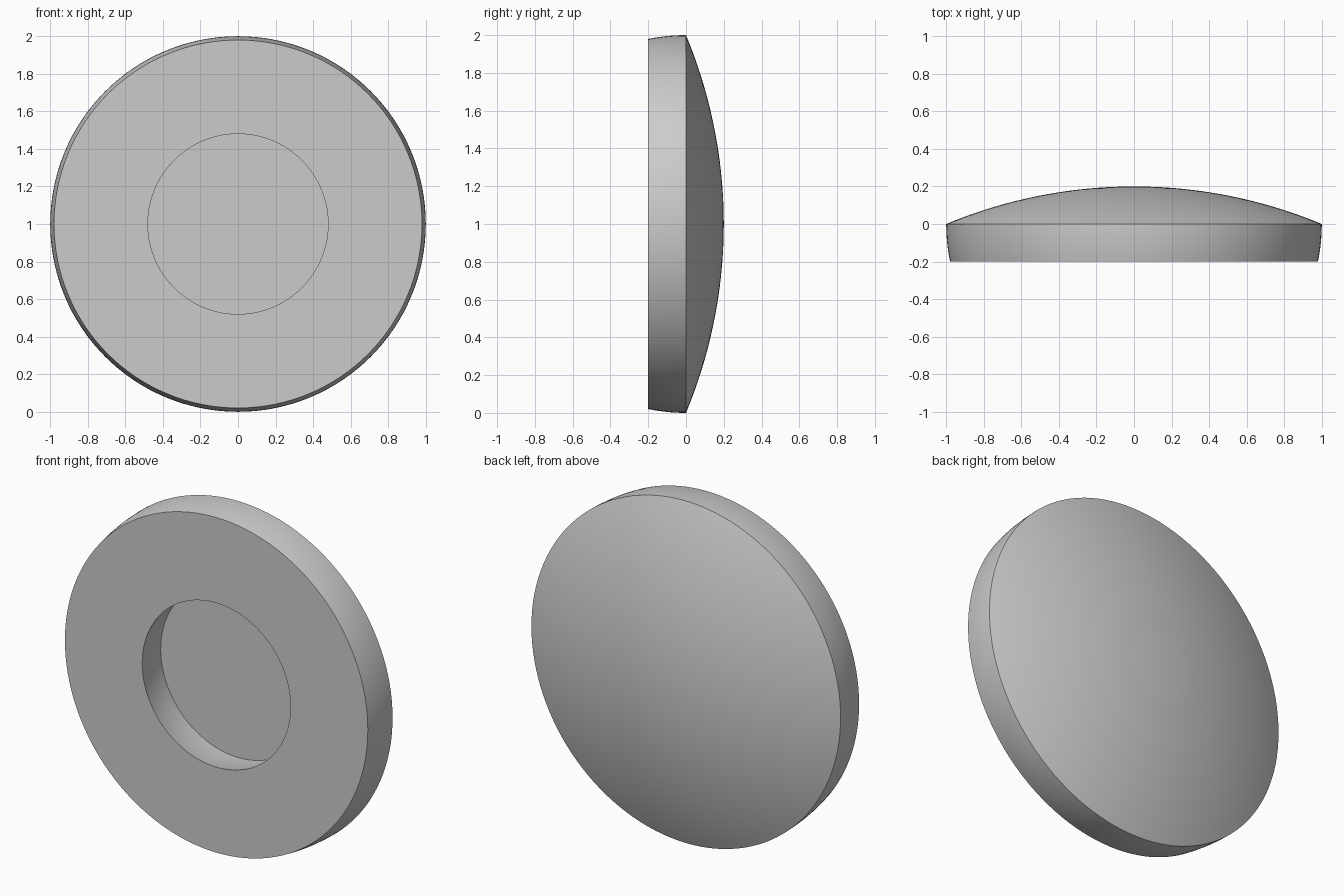
import bpy, bmesh
from math import sqrt, pi, radians
from mathutils import Vector

cube = bpy.data.objects.get("Cube")
if cube:
    bpy.data.objects.remove(cube, do_unlink=True)

# Plain grey material
grey = bpy.data.materials.new("plain_grey")
grey.use_nodes = True
colour = (0.6, 0.6, 0.6, 1)
grey.diffuse_color = colour
grey.node_tree.nodes["Principled BSDF"].inputs["Base Color"].default_value = colour

HALF = 0.2        # depth of the rim, and height of the dome
RECESS = 0.5      # radius of the recess floor
DOME = (1 + HALF ** 2) / (2 * HALF)   # radius of the dome's sphere
SEGMENTS = 128


def rim_radius(y):
    return sqrt(1 - y * y)


# Half profile as (radius, y), from the recess floor round to the dome top
steps = [i / 8 for i in range(9)]
profile = [(0, 0)]
profile += [(RECESS - 1 + rim_radius(HALF * t), -HALF * t) for t in steps]
profile += [(rim_radius(HALF * t), -HALF * t) for t in reversed(steps)]
for i in range(1, 25):
    r = 1 - i / 24
    profile.append((r, HALF - DOME + sqrt(DOME ** 2 - r * r)))

# Revolve the profile around the front-to-back axis
bm = bmesh.new()
verts = [bm.verts.new((r, y, 0)) for r, y in profile]
edges = [bm.edges.new(pair) for pair in zip(verts, verts[1:])]
bmesh.ops.spin(bm, geom=verts + edges, cent=Vector(), axis=Vector((0, 1, 0)),
               angle=2 * pi, steps=SEGMENTS, use_merge=True)
bmesh.ops.remove_doubles(bm, verts=bm.verts, dist=0.0001)
bmesh.ops.recalc_face_normals(bm, faces=bm.faces)
mesh = bpy.data.meshes.new("domed_disc")
bm.to_mesh(mesh)
bm.free()
mesh.materials.append(grey)

disc = bpy.data.objects.new("domed_disc", mesh)
disc.location.z = 1
bpy.context.collection.objects.link(disc)

# Smooth surfaces with crisp rims
bpy.ops.object.select_all(action="DESELECT")
disc.select_set(True)
bpy.context.view_layer.objects.active = disc
bpy.ops.object.shade_smooth_by_angle(angle=radians(30))
